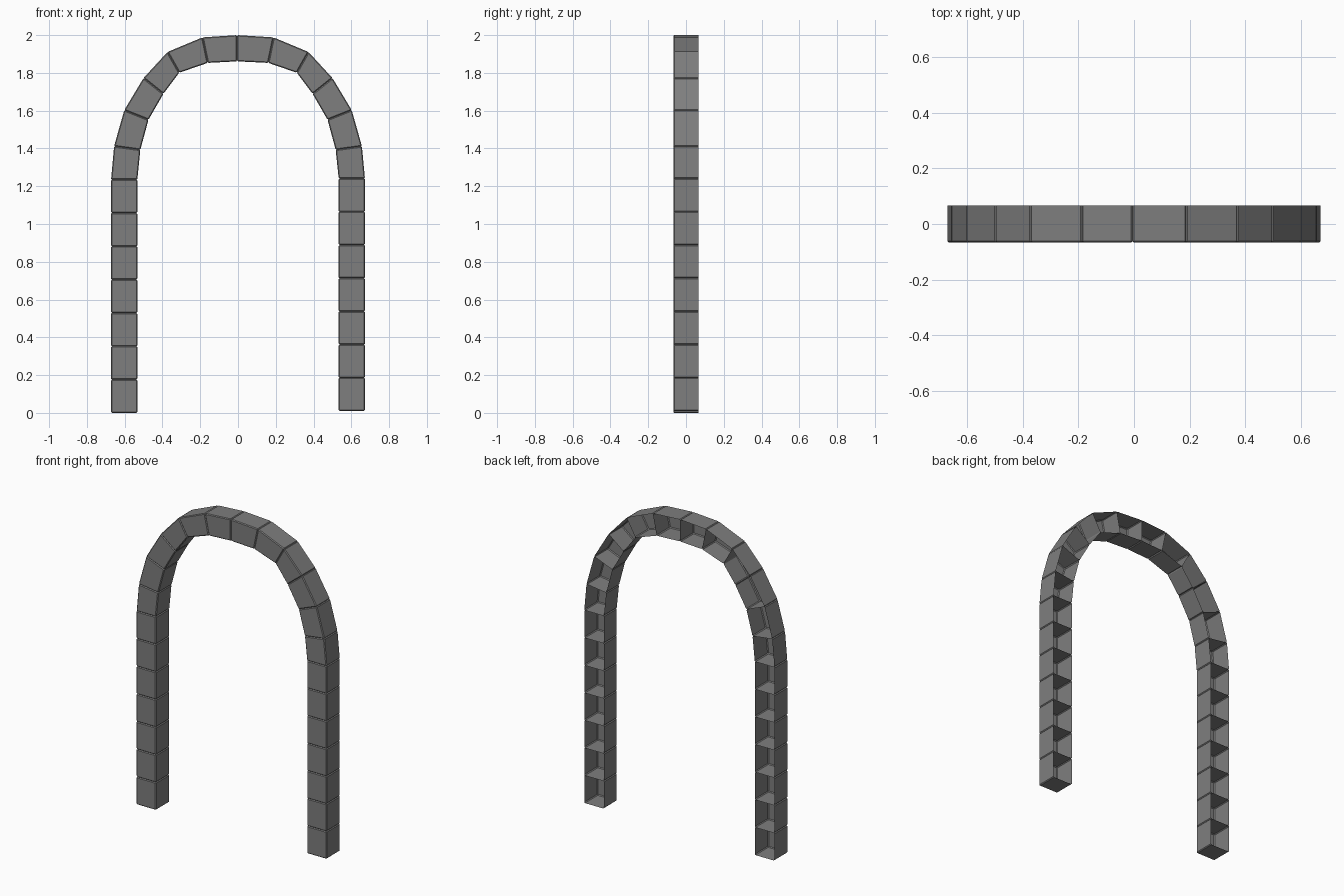
import bpy, bmesh

if "Cube" in bpy.data.objects:
    bpy.data.objects.remove(bpy.data.objects["Cube"])

HALF_DEPTH = 0.067
BEVEL = 0.005
OUT_X, IN_X = 0.672, 0.533   # outer and inner faces of the straight legs
LEG_BLOCKS = 7

# joints of half the arch: (outer x, outer z, inner x, inner z), spring to crown
ARCH = [
    (0.656, 1.412, 0.517, 1.393),
    (0.602, 1.603, 0.474, 1.552),
    (0.500, 1.773, 0.395, 1.689),
    (0.373, 1.911, 0.311, 1.801),
    (0.188, 1.988, 0.160, 1.853),
]

# dark grey stone
stone = bpy.data.materials.new("dark_stone")
stone.diffuse_color = (0.21, 0.21, 0.21, 1)
stone.use_nodes = True
stone.node_tree.nodes["Principled BSDF"].inputs["Base Color"].default_value = stone.diffuse_color


def half_joints(sign, base, spring):
    """Joints from the foot of one leg up to just before the crown."""
    js = []
    for i in range(LEG_BLOCKS + 1):
        z = base + (spring - base) * i / LEG_BLOCKS
        js.append((OUT_X, z, IN_X, z))
    return [(sign * ox, oz, sign * ix, iz) for ox, oz, ix, iz in js + ARCH]


def make_block(name, a, b):
    """Bevelled hollow block between two joints, open at the back."""
    bm = bmesh.new()
    ring = [(a[0], a[1]), (b[0], b[1]), (b[2], b[3]), (a[2], a[3])]
    front = [bm.verts.new((x, -HALF_DEPTH, z)) for x, z in ring]
    back = [bm.verts.new((x, HALF_DEPTH, z)) for x, z in ring]
    bm.faces.new(front)
    for i in range(4):
        j = (i + 1) % 4
        bm.faces.new((front[i], back[i], back[j], front[j]))
    cap = bm.faces.new(back[::-1])
    bmesh.ops.recalc_face_normals(bm, faces=bm.faces[:])
    bmesh.ops.delete(bm, geom=[cap], context='FACES_ONLY')
    edges = [e for e in bm.edges if not e.is_boundary]
    bmesh.ops.bevel(bm, geom=edges, offset=BEVEL, segments=1,
                    profile=0.5, affect='EDGES')
    me = bpy.data.meshes.new(name)
    bm.to_mesh(me)
    bm.free()
    me.materials.append(stone)
    ob = bpy.data.objects.new(name, me)
    bpy.context.collection.objects.link(ob)


# full chain of joints: left foot, over the crown, right foot
left = half_joints(-1, 0.0, 1.235)
right = half_joints(1, 0.010, 1.241)
crown = [(-0.005, 2.0, -0.005, 1.861)]
joints = left + crown + right[::-1]

# blocks
last = len(joints) - 1
for i in range(last):
    if i < LEG_BLOCKS:
        name = "left_leg_block"
    elif i >= last - LEG_BLOCKS:
        name = "right_leg_block"
    else:
        name = "arch_block"
    make_block(name, joints[i], joints[i + 1])
